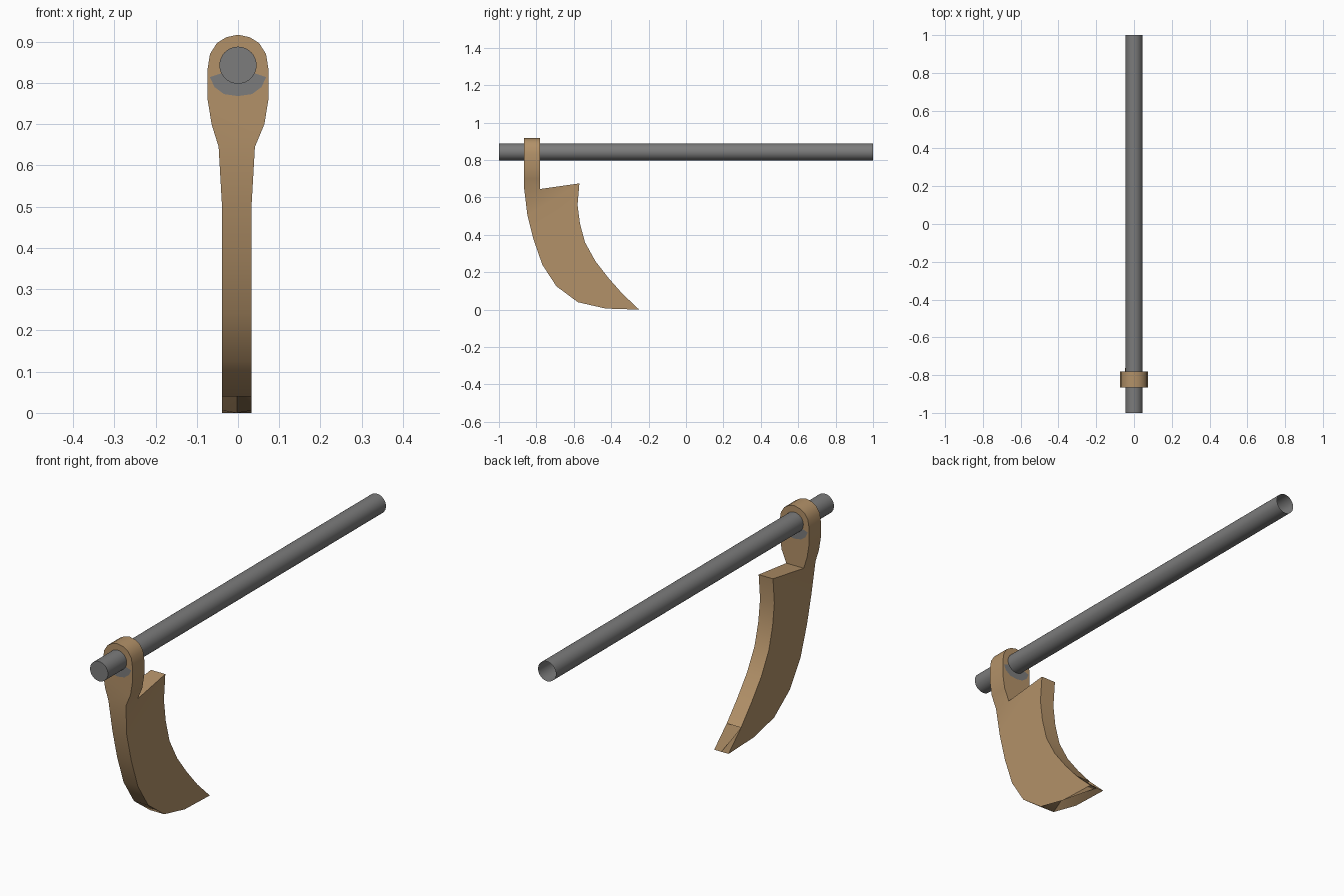
import bpy, bmesh, math

if "Cube" in bpy.data.objects:
    bpy.data.objects.remove(bpy.data.objects["Cube"])

def material(name, color):
    m = bpy.data.materials.new(name)
    m.diffuse_color = color
    m.use_nodes = True
    m.node_tree.nodes["Principled BSDF"].inputs["Base Color"].default_value = m.diffuse_color
    return m

wood = material("brown", (0.45, 0.285, 0.14, 1))
steel = material("grey", (0.2, 0.2, 0.2, 1))

def finish(name, bm, mat, angle=50, recalc=True):
    if recalc:
        bmesh.ops.recalc_face_normals(bm, faces=bm.faces[:])
    me = bpy.data.meshes.new(name)
    bm.to_mesh(me)
    bm.free()
    me.materials.append(mat)
    ob = bpy.data.objects.new(name, me)
    bpy.context.collection.objects.link(ob)
    bpy.ops.object.select_all(action='DESELECT')
    ob.select_set(True)
    bpy.context.view_layer.objects.active = ob
    bpy.ops.object.shade_smooth_by_angle(angle=math.radians(angle))
    return ob

def walls(bm, a, b, skip=()):
    """Quads between two matching loops of vertices."""
    for i in range(len(a)):
        if i not in skip:
            j = (i + 1) % len(a)
            bm.faces.new((a[i], b[i], b[j], a[j]))

ROD_Z, ROD_R = 0.843, 0.045
FRONT, BACK = -0.865, -0.78

# Long rod, closed at the front and open at the back
bm = bmesh.new()
ring = [(ROD_R * math.cos(math.tau * i / 32), ROD_Z + ROD_R * math.sin(math.tau * i / 32)) for i in range(32)]
near = [bm.verts.new((x, -1, z)) for x, z in ring]
far = [bm.verts.new((x, 1, z)) for x, z in ring]
walls(bm, near, far)
bm.faces.new(near)
finish("rod", bm, steel)

# Rounded head plate that holds the rod
bm = bmesh.new()
half = [(0.028, 0.911), (0.051, 0.897), (0.068, 0.870), (0.074, 0.832), (0.074, 0.762), (0.064, 0.70)]
outline = [(0, 0.917)] + half + [(0.041, 0.645), (-0.047, 0.645)] + [(-x, z) for x, z in reversed(half)]
a = [bm.verts.new((x, FRONT, z)) for x, z in outline]
b = [bm.verts.new((x, BACK, z)) for x, z in outline]
bm.faces.new(a)
bm.faces.new(b)
walls(bm, a, b, skip=(7,))

# Curved blade below it, sharing the head's lower corners
blade = [(-0.848, 0.505), (-0.815, 0.375), (-0.768, 0.24), (-0.693, 0.125), (-0.578, 0.04),
         (-0.43, 0.006), (-0.25, 0.0), (-0.34, 0.085), (-0.415, 0.17), (-0.485, 0.26), (-0.54, 0.36),
         (-0.567, 0.46), (-0.58, 0.56), (-0.57, 0.675)]
sides = []
for x, k in ((-0.039, 8), (0.033, 7)):
    v = [bm.verts.new((x, y, z)) for y, z in blade]
    bm.faces.new(v)
    bm.faces.new((a[k], v[0], b[k]))
    bm.faces.new((v[0], v[-1], b[k]))
    sides.append([a[k]] + v + [b[k]])
left, right = sides
walls(bm, left, right, skip=(5, 6, 7, 15))

# Grooves above and below the tip, meeting in a central web
root = bm.verts.new((-0.003, -0.46, 0.06))
tip = bm.verts.new((-0.003, -0.25, 0.0))
for s in sides:
    bm.faces.new((s[8], s[7], tip, root))
    bm.faces.new((s[5], s[6], root))
    bm.faces.new((s[6], s[7], tip, root))
for i in (5, 8):
    bm.faces.new((left[i], right[i], root))
finish("head_and_blade", bm, wood)

# Grey crescent packing under the rod, on both faces of the head
crescent = [(-0.068, 0.814), (-0.057, 0.79), (-0.034, 0.773), (0, 0.768), (0.034, 0.773), (0.057, 0.79),
            (0.068, 0.814), (0.035, 0.825), (0, 0.80), (-0.035, 0.825)]
bm = bmesh.new()
bm.faces.new([bm.verts.new((x, FRONT - 0.001, z)) for x, z in crescent])
bm.faces.new([bm.verts.new((x, BACK + 0.001, z)) for x, z in reversed(crescent)])
finish("packing", bm, steel, recalc=False)
